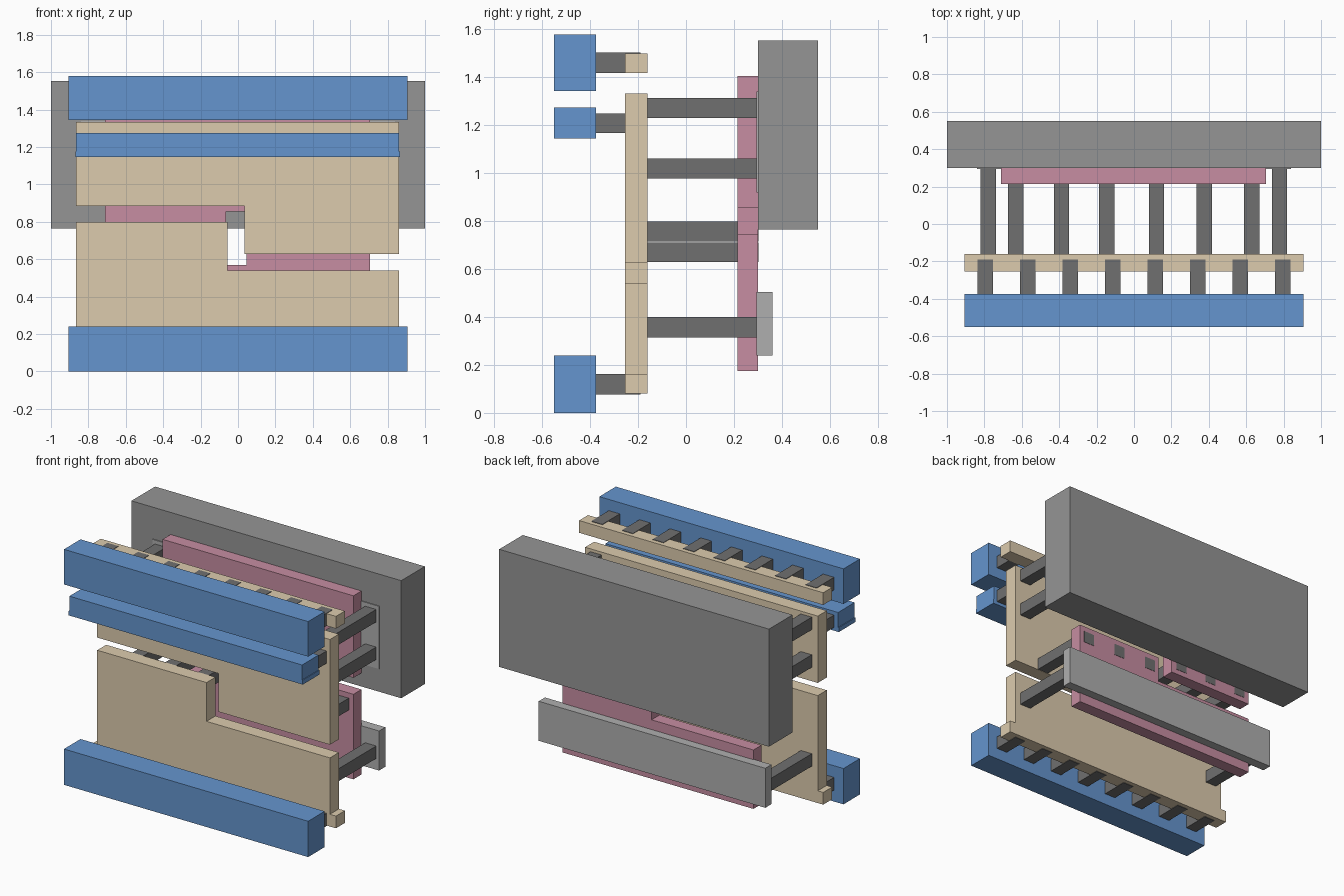
import bpy, bmesh


def material(name, rgb):
    m = bpy.data.materials.new(name)
    m.diffuse_color = (*rgb, 1)
    return m


BLUE = material("blue", (0.13, 0.30, 0.62))
TAN = material("tan", (0.72, 0.60, 0.42))
PINK = material("pink", (0.57, 0.27, 0.36))
DARK = material("dark_grey", (0.16, 0.16, 0.16))
MID = material("mid_grey", (0.30, 0.30, 0.30))
LIGHT = material("light_grey", (0.43, 0.43, 0.43))


def plate(name, outline, y0, y1, mat):
    """Extrude an x-z outline from y0 to y1."""
    bm = bmesh.new()
    face = bm.faces.new([bm.verts.new((x, y0, z)) for x, z in outline])
    ext = bmesh.ops.extrude_face_region(bm, geom=[face])["geom"]
    for v in ext:
        if isinstance(v, bmesh.types.BMVert):
            v.co.y = y1
    bmesh.ops.recalc_face_normals(bm, faces=bm.faces)
    me = bpy.data.meshes.new(name)
    bm.to_mesh(me)
    bm.free()
    me.materials.append(mat)
    ob = bpy.data.objects.new(name, me)
    bpy.context.collection.objects.link(ob)
    return ob


def box(name, x0, x1, y0, y1, z0, z1, mat):
    return plate(name, [(x0, z0), (x1, z0), (x1, z1), (x0, z1)], y0, y1, mat)


def pegs(name, xs, y0, y1, z0, z1):
    for i, x in enumerate(xs):
        box(f"{name}_{i + 1}", x - 0.041, x + 0.041, y0, y1, z0, z1, DARK)


# Front rails
box("top_rail", -0.905, 0.905, -0.55, -0.375, 1.343, 1.578, BLUE)
box("bottom_rail", -0.905, 0.905, -0.55, -0.375, 0, 0.24, BLUE)
box("middle_rail", -0.865, 0.86, -0.55, -0.375, 1.175, 1.275, BLUE)
box("middle_rail_lip", -0.87, 0.865, -0.55, -0.375, 1.145, 1.175, BLUE)

# Strips and interlocking stepped plates
box("top_strip", -0.905, 0.905, -0.255, -0.16, 1.418, 1.50, TAN)
box("bottom_strip", -0.905, 0.905, -0.255, -0.16, 0.08, 0.162, TAN)
plate("upper_front_plate", [(-0.865, 0.885), (0.035, 0.885), (0.035, 0.628),
      (0.86, 0.628), (0.86, 1.333), (-0.865, 1.333)], -0.255, -0.16, TAN)
plate("lower_front_plate", [(-0.865, 0.162), (0.86, 0.162), (0.86, 0.54),
      (-0.055, 0.54), (-0.055, 0.80), (-0.865, 0.80)], -0.255, -0.16, TAN)

# Rear stepped plates, stepped the opposite way
plate("upper_rear_plate", [(-0.71, 0.68), (-0.065, 0.68), (-0.065, 0.855),
      (0.705, 0.855), (0.705, 1.405), (-0.71, 1.405)], 0.215, 0.30, PINK)
plate("lower_rear_plate", [(-0.71, 0.175), (0.705, 0.175), (0.705, 0.745),
      (0.045, 0.745), (0.045, 0.57), (-0.71, 0.57)], 0.215, 0.30, PINK)

# Back slab and carrier bars
box("back_slab", -1, 1, 0.30, 0.55, 0.765, 1.553, MID)
box("upper_carrier", -0.84, 0.84, 0.294, 0.36, 0.92, 1.34, LIGHT)
box("lower_carrier", -0.84, 0.84, 0.294, 0.36, 0.24, 0.505, LIGHT)

# Rows of short pegs holding the front rails
row = [(i - 3.5) * 0.227 for i in range(8)]
pegs("top_peg", row, -0.40, -0.19, 1.418, 1.503)
pegs("middle_peg", row, -0.40, -0.19, 1.167, 1.25)
pegs("bottom_peg", row, -0.40, -0.19, 0.077, 0.162)

# Long pegs: outer ones to the carriers, inner ones crossing between plates
for name, z in (("upper", 1.23), ("mid", 0.978), ("lower", 0.315)):
    pegs(f"{name}_carrier_peg", (-0.78, 0.778), -0.20, 0.31, z, z + 0.084)
pegs("left_cross_peg", (-0.632, -0.388, -0.145), -0.20, 0.302, 0.714, 0.798)
pegs("right_cross_peg", (0.12, 0.375, 0.63), -0.20, 0.302, 0.63, 0.71)
